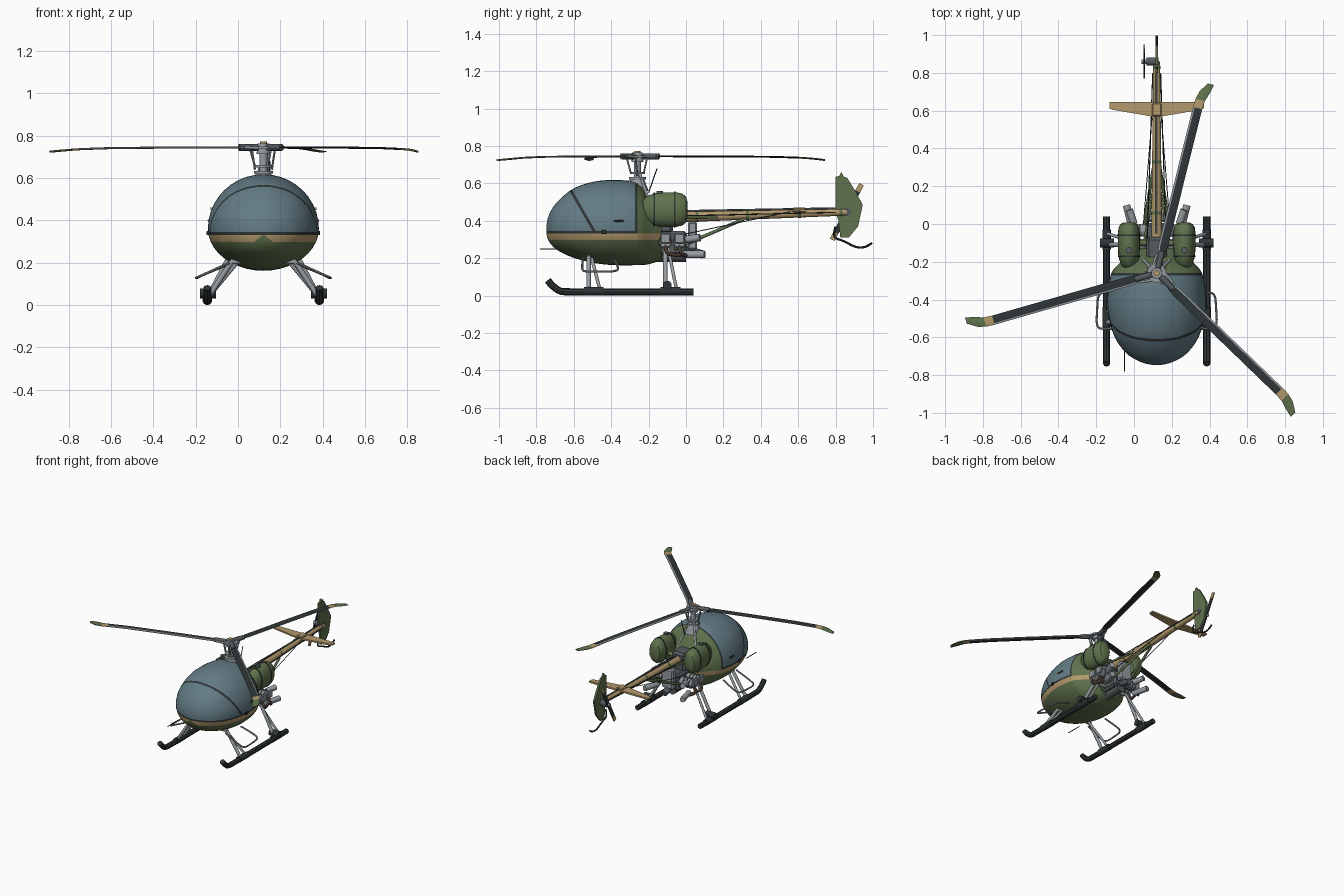
import bpy, bmesh, math
from mathutils import Vector, Matrix

if "Cube" in bpy.data.objects:
    bpy.data.objects.remove(bpy.data.objects["Cube"])

CX = 0.12  # aircraft centreline


def mat(name, r, g, b):
    m = bpy.data.materials.new(name)
    m.diffuse_color = (r, g, b, 1)
    m.use_nodes = True
    m.node_tree.nodes["Principled BSDF"].inputs["Base Color"].default_value = m.diffuse_color
    return m


GLASS = mat("blue_grey_glass", .125, .20, .235)
GREEN = mat("olive_green", .115, .17, .075)
SAND = mat("sand", .45, .32, .15)
DARK = mat("charcoal", .028, .036, .038)
GREY = mat("metal_grey", .30, .33, .35)
STEEL = mat("dark_steel", .09, .105, .115)
BROWN = mat("brown_pipe", .16, .10, .075)


def add(name, bm, *mats):
    bmesh.ops.recalc_face_normals(bm, faces=bm.faces[:])
    me = bpy.data.meshes.new(name)
    bm.to_mesh(me)
    bm.free()
    for m in mats:
        me.materials.append(m)
    ob = bpy.data.objects.new(name, me)
    bpy.context.collection.objects.link(ob)
    return ob


def skin(rings, rule=None):
    """Bridge closed rings of points and cap the ends."""
    bm = bmesh.new()
    vs = [[bm.verts.new(p) for p in ring] for ring in rings]
    n = len(vs[0])
    for i in range(len(vs) - 1):
        for j in range(n):
            k = (j + 1) % n
            f = bm.faces.new((vs[i][j], vs[i][k], vs[i + 1][k], vs[i + 1][j]))
            f.material_index = rule(i, j) if rule else 0
    for i, e in ((0, 0), (-1, len(vs) - 2)):
        bm.faces.new(vs[i]).material_index = rule(e, 0) if rule else 0
    return bm


def rod(name, a, b, r, m, r2=None, n=14):
    a, b = Vector(a), Vector(b)
    bm = bmesh.new()
    rot = (b - a).to_track_quat('Z', 'Y').to_matrix().to_4x4()
    bmesh.ops.create_cone(bm, cap_ends=True, segments=n, radius1=r, radius2=r if r2 is None else r2,
                          depth=(b - a).length, matrix=Matrix.Translation((a + b) / 2) @ rot)
    return add(name, bm, m)


def pipe(name, pts, r, m):
    cu = bpy.data.curves.new(name, 'CURVE')
    cu.dimensions, cu.bevel_depth, cu.bevel_resolution = '3D', r, 2
    cu.use_fill_caps, cu.resolution_u = True, 5
    sp = cu.splines.new('NURBS')
    sp.points.add(len(pts) - 1)
    for p, co in zip(sp.points, pts):
        p.co = (*co, 1)
    sp.use_endpoint_u, sp.order_u = True, 3
    cu.materials.append(m)
    ob = bpy.data.objects.new(name, cu)
    bpy.context.collection.objects.link(ob)
    return ob


def box(name, c, size, m, bevel=.006):
    bm = bmesh.new()
    bmesh.ops.create_cube(bm, size=1, matrix=Matrix.Translation(c) @ Matrix.Diagonal((*size, 1)))
    bmesh.ops.bevel(bm, geom=bm.edges[:], offset=bevel, segments=1, affect='EDGES')
    return add(name, bm, m)


def plate(name, pts, axis, t, m):
    """Extrude a flat outline by t along axis."""
    d = Vector(axis) * t / 2
    return add(name, skin([[Vector(p) - d for p in pts], [Vector(p) + d for p in pts]]), m)


# cabin: lofted along y from (y, half width, top, bottom)
ST = [(-.747, .015, .365, .34), (-.74, .055, .41, .305), (-.72, .108, .458, .272), (-.68, .165, .51, .238),
      (-.60, .222, .574, .202), (-.49, .254, .61, .174), (-.38, .262, .618, .163), (-.26, .24, .603, .163),
      (-.20, .19, .52, .168), (-.13, .13, .37, .19)]
rows = []
for i in range(len(ST) - 1):
    p = [Vector(ST[max(0, min(len(ST) - 1, i + k))]) for k in (-1, 0, 1, 2)]
    for s in range(3):
        t = s / 3
        rows.append(p[1] + .5 * t * (p[2] - p[0]) + t * t * (p[0] - 2.5 * p[1] + 2 * p[2] - .5 * p[3])
                    + t ** 3 * (1.5 * (p[1] - p[2]) + .5 * (p[3] - p[0])))
rows.append(Vector(ST[-1]))


def section(y, w, zt, zb):
    zc = min(.36, zt - .005)
    out = []
    for k in range(40):
        a = math.tau * k / 40
        h = zt - zc if math.sin(a) > 0 else zc - zb
        out.append((CX + w * math.cos(a), y, zc + h * math.sin(a)))
    return out


bm = skin([section(*r) for r in rows])
# colour boundaries: belt lines, rear glass edge, tilted canopy arch, nose wedge
cuts = [((0, 0, z), (0, 0, 1)) for z in (.298, .332, .345)]
cuts += [((0, y, 0), (0, 1, 0)) for y in (-.272, -.26)]
cuts += [((0, -.5 + d, .36), (0, 1, .57)) for d in (-.009, .009)]
cuts += [((CX, 0, .335), (s, 0, 1.2)) for s in (-1, 1)]
for co, no in cuts:
    bmesh.ops.bisect_plane(bm, geom=bm.verts[:] + bm.edges[:] + bm.faces[:], plane_co=co, plane_no=no)
for f in bm.faces:
    c = f.calc_center_median()
    if c.z > .332:
        arch = abs(c.y + .5 + .57 * (c.z - .36)) < .009
        f.material_index = 1 if c.y > -.26 else 3 if c.z < .345 or arch or c.y > -.272 else 0
    else:
        wedge = c.y < -.5 and abs(c.x - CX) < (.335 - c.z) * 1.2
        f.material_index = 2 if c.z > .298 and not wedge else 1
add("cabin", bm, GLASS, GREEN, SAND, DARK)
rod("pitot_probe", (-.05, -.66, .25), (-.05, -.78, .25), .003, DARK)

# paired parts
for s, side in ((-1, "left"), (1, "right")):
    def P(off, y, z):
        return (CX + s * off, y, z)

    def nm(part):
        return side + "_" + part

    # fuel tank with straps, cap and saddle
    prof = [(-.24, .25), (-.232, .5), (-.21, .76), (-.17, .95), (-.12, 1), (-.05, 1), (-.02, .93), (0, .75), (.008, .45)]
    add(nm("fuel_tank"), skin([[P(.147 + .059 * q * math.cos(a), y, .46 + .092 * q * math.sin(a))
                                for a in [math.tau * k / 20 for k in range(20)]] for y, q in prof]), GREEN)
    for y, q in ((-.17, .98), (-.06, 1.03)):
        add(nm("tank_strap"), skin([[P(.147 + .060 * q * math.cos(a), y + d, .46 + .093 * q * math.sin(a))
                                     for a in [math.tau * k / 20 for k in range(20)]] for d in (-.004, .004)]), DARK)
    rod(nm("tank_cap"), P(.147, -.14, .545), P(.147, -.14, .56), .018, STEEL)
    rod(nm("tank_bracket"), P(.02, -.1, .42), P(.13, -.1, .44), .016, GREEN)

    # landing gear
    pipe(nm("skid"), [P(.265, .04, .02), P(.265, -.3, .02), P(.265, -.62, .02), P(.265, -.69, .022), P(.265, -.74, .082)], .019, DARK)
    for y, zt, tag in ((-.52, .205, "front"), (-.11, .25, "rear")):
        rod(nm(tag + "_leg"), P(.265, y, .03), P(.15, y, zt), .012, GREY)
        rod(nm(tag + "_brace"), P(.265, y + .06, .03), P(.12, y + .015, zt), .009, GREY)
        rod(nm(tag + "_skid_clamp"), P(.265, y - .025, .023), P(.265, y + .08, .023), .023, DARK)
        rod(nm(tag + "_cross_tube"), P(0, y, zt), P(.155, y, zt), .012, GREY)
    pipe(nm("step"), [P(.16, -.55, .2), P(.29, -.56, .14), P(.32, -.54, .128), P(.315, -.45, .128), P(.31, -.37, .13), P(.27, -.36, .15), P(.17, -.38, .19)], .006, GREY)
    rod(nm("skid_wheel"), P(.225, -.1, .055), P(.3, -.1, .055), .024, DARK)
    box(nm("door_handle"), P(.256, -.36, .40), (.014, .05, .01), DARK, .002)
    box(nm("door_hinge"), P(.262, -.44, .34), (.012, .025, .02), DARK, .002)

    # engine cylinders, piping and exhaust
    for y in (-.11, -.035):
        rod(nm("engine_cylinder"), P(.05, y, .285), P(.165, y, .29), .032, GREY)
        for o in (.085, .11, .135):
            rod(nm("cooling_fin"), P(o, y, .287), P(o + .008, y, .287), .037, STEEL)
        box(nm("valve_cover"), P(.172, y, .305), (.02, .055, .055), GREY)
        pipe(nm("exhaust_pipe"), [P(.15, y, .27), P(.185, y, .245), P(.17, y + .02, .215), P(.14, .01, .215)], .01, BROWN)
    rod(nm("exhaust"), P(.13, -.02, .22), P(.16, .1, .22), .02, GREY)
    rod(nm("upper_stack"), P(.12, .0, .30), P(.145, .075, .31), .02, GREY)

    # tail boom struts and cables
    rod(nm("boom_strut"), P(.015, .31, .41), P(.075, -.06, .25), .009, GREEN)
    rod(nm("boom_upper_strut"), P(.02, .17, .42), P(.07, -.12, .42), .007, GREEN)
    rod(nm("control_cable"), P(.021, .80, .445), P(.05, -.08, .425), .003, DARK, n=8)
    rod(nm("boom_cable"), P(.025, .56, .45), P(.07, 0, .33), .0025, STEEL, n=8)

    # tailplane half with olive tip
    def tail(y0, o0, y1, o1):
        return [P(o0, .645, .455), P(o0, y0, .455), P(o1, y1, .455), P(o1, .645, .455)]
    plate(nm("tailplane"), tail(.565, 0, .605, .235), (0, 0, 1), .012, SAND)
    plate(nm("tailplane_tip"), tail(.605, .235, .612, .25), (0, 0, 1), .011, SAND)

    # mast support struts
    rod(nm("mast_strut"), P(.012, -.25, .66), P(.07, -.19, .48), .008, GREY)
    rod(nm("pitch_link"), P(.04, -.26, .64), P(.055, -.27, .74), .005, GREY, n=8)

# engine core and fan housing
box("engine_block", (CX, -.08, .28), (.12, .17, .13), STEEL, .015)
box("gearbox_case", (CX, -.13, .40), (.11, .12, .14), STEEL, .015)
box("oil_cooler", (CX, .035, .32), (.10, .05, .15), GREY, .01)
rod("oil_sump", (CX, -.16, .215), (CX, 0, .215), .035, STEEL)
rod("starter", (CX, -.02, .25), (CX, .09, .22), .022, STEEL)
rod("whip_aerial", (CX + .03, -.2, .55), (CX + .03, -.155, .68), .003, DARK, n=8)

# tail boom with bands
rod("tail_boom", (CX, -.1, .418), (CX, .86, .446), .029, SAND, .018, 20)
for y, r in ((.05, .029), (.32, .025), (.60, .0225), (.82, .0205)):
    z = .421 + .0292 * y
    rod("boom_band", (CX, y, z), (CX, y + .016, z), r, GREEN, n=20)
rod("tail_drive_shaft", (CX, -.05, .452), (CX, .84, .468), .005, STEEL)
box("tailplane_fairing", (CX, .605, .458), (.05, .07, .028), SAND)

# tail fin, guard and tail rotor
FIN = [(.80, .635), (.82, .64), (.83, .66), (.845, .635), (.862, .63), (.905, .56), (.945, .485), (.92, .37),
       (.87, .31), (.825, .31), (.815, .40), (.80, .45)]
plate("tail_fin", [(CX, y, z) for y, z in FIN], (1, 0, 0), .014, GREEN)
pipe("tail_guard", [(CX, .80, .37), (CX, .78, .31), (CX, .84, .295), (CX, .91, .255), (CX, .97, .26), (CX, .995, .283)], .006, DARK)
rod("tail_gearbox", (CX + .01, .86, .447), (.065, .86, .447), .022, STEEL)
rod("tail_rotor_hub", (.075, .86, .447), (.04, .86, .447), .012, GREY)
for s in (-1, 1):
    d, w = Vector((0, .468, .884)) * s, Vector((0, .884, -.468)) * .014
    c = Vector((.055, .86, .447))
    for a, b, m, part in ((.01, .125, DARK, "blade"), (.125, .168, SAND, "blade_tip")):
        plate("tail_rotor_" + part, [c + d * a - w, c + d * b - w, c + d * b + w, c + d * a + w], (1, 0, 0), .007, m)

# mast and rotor head
HUB = Vector((CX, -.26, 0))


def disc(name, z0, z1, r, m, r2=None):
    rod(name, HUB + Vector((0, 0, z0)), HUB + Vector((0, 0, z1)), r, m, r2, 24)


disc("mast_base", .56, .625, .06, GREY, .035)
disc("mast", .6, .75, .019, GREY)
disc("lower_swash_ring", .622, .634, .045, GREY)
disc("upper_swash_ring", .65, .662, .04, GREY)
disc("rotor_head", .715, .764, .032, GREY, .028)
disc("head_plate", .738, .750, .05, GREY)
disc("head_cap", .764, .772, .016, SAND)

# three main blades with swept painted tips and pale leading strip
SEC = [(.10, -.018, .020, .745), (.15, -.024, .026, .745), (.50, -.024, .026, .744), (.75, -.024, .026, .742),
       (.90, -.024, .026, .737), (.945, -.027, .024, .734), (.99, -.042, .012, .730), (1.04, -.054, -.02, .725)]
for k in range(3):
    M = Matrix.Translation(HUB) @ Matrix.Rotation(math.radians(76 + 120 * k), 4, 'Z')
    rings = [[M @ Vector((r, y, z + h)) for y, h in ((y0, 0), (y1 - .009, .005), (y1, .002), (y1, -.002), (y1 - .009, -.005))]
             for r, y0, y1, z in SEC]
    add("main_blade", skin(rings, lambda i, j: 2 if i > 4 else 1 if i == 4 else 3 if j in (1, 2, 3) else 0), DARK, SAND, GREEN, GREY)
    rod("blade_grip", M @ Vector((.03, 0, .745)), M @ Vector((.12, 0, .745)), .016, STEEL)
    rod("blade_damper", M @ Vector((.03, .03, .742)), M @ Vector((.10, .022, .745)), .007, GREY)
    rod("blade_pitch_rod", M @ Vector((.038, -.012, .655)), M @ Vector((.06, -.022, .74)), .005, GREY)

# convert curves and shade everything
bpy.ops.object.select_all(action='SELECT')
bpy.context.view_layer.objects.active = bpy.data.objects["cabin"]
bpy.ops.object.convert(target='MESH')
bpy.ops.object.select_all(action='SELECT')
bpy.ops.object.shade_smooth_by_angle(angle=math.radians(35))
